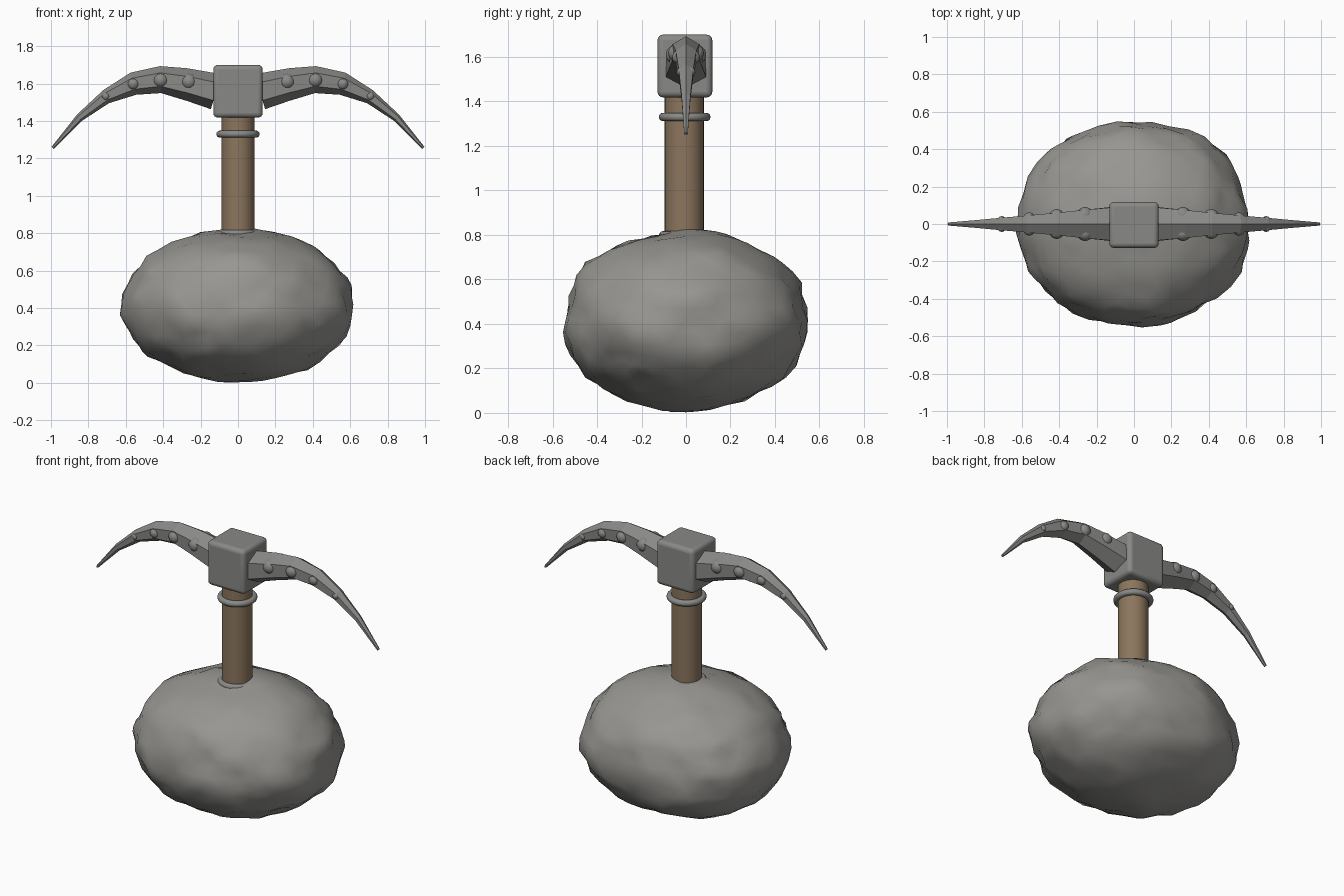
import bpy, bmesh, math
from mathutils import Vector, noise

old = bpy.data.objects.get("Cube")
if old:
    bpy.data.objects.remove(old, do_unlink=True)


def material(name, rgb):
    m = bpy.data.materials.new(name)
    m.use_nodes = True
    m.diffuse_color = (*rgb, 1)
    m.node_tree.nodes["Principled BSDF"].inputs["Base Color"].default_value = (*rgb, 1)
    return m


STONE = material("stone grey", (0.31, 0.305, 0.285))
METAL = material("metal grey", (0.25, 0.25, 0.24))
WOOD = material("wood brown", (0.26, 0.18, 0.11))


def finish(obj, name, mat, angle=None):
    obj.name = name
    obj.data.materials.append(mat)
    if angle:
        bpy.ops.object.select_all(action='DESELECT')
        obj.select_set(True)
        bpy.context.view_layer.objects.active = obj
        bpy.ops.object.shade_smooth_by_angle(angle=math.radians(angle))
    return obj


def from_bmesh(bm, name, mat, angle=None):
    bmesh.ops.recalc_face_normals(bm, faces=bm.faces)
    mesh = bpy.data.meshes.new(name)
    bm.to_mesh(mesh)
    bm.free()
    obj = bpy.data.objects.new(name, mesh)
    bpy.context.collection.objects.link(obj)
    return finish(obj, name, mat, angle)


# Boulder: squashed ball, slightly fuller below, with shallow chipped relief
bm = bmesh.new()
bmesh.ops.create_icosphere(bm, subdivisions=4, radius=1)
for v in bm.verts:
    d = v.co.normalized()
    power = 2.0 if d.z > 0 else 2.12
    body = sum(abs(c) ** power for c in d) ** (-1 / power)
    lump = 0.035 * noise.noise(d * 2.6 + Vector((4, 1, 7)))
    chip = 0.045 * noise.noise(d * 5.5 + Vector((2, 9, 3)))
    p = d * (body + lump + chip)
    v.co = (p.x * 0.62, p.y * 0.55, p.z * 0.405 + 0.418)
from_bmesh(bm, "boulder", STONE, 40)

# Handle
bpy.ops.mesh.primitive_cylinder_add(vertices=32, radius=0.088, depth=0.9,
                                    location=(0, -0.008, 1.05))
finish(bpy.context.object, "handle", WOOD, 40)

# Rings at the top and foot of the handle
for name, z in (("upper_ring", 1.33), ("lower_ring", 0.798)):
    bpy.ops.mesh.primitive_torus_add(major_radius=0.097, minor_radius=0.019,
                                     major_segments=40, minor_segments=12,
                                     location=(0, -0.006, z))
    finish(bpy.context.object, name, METAL, 60)

# Head block with rounded edges
bpy.ops.mesh.primitive_cube_add(size=1, location=(0, -0.005, 1.559))
block = bpy.context.object
block.scale = (0.264, 0.246, 0.282)
bpy.ops.object.transform_apply(location=False, rotation=False, scale=True)
bevel = block.modifiers.new("rounded edges", 'BEVEL')
bevel.width = 0.025
bevel.segments = 4
finish(block, "head_block", METAL, 35)

# Blade stations: top x, top z, bottom x, bottom z, half width
STATIONS = [(0.09, 1.65, 0.145, 1.463, 0.09), (0.273, 1.682, 0.27, 1.506, 0.075),
            (0.417, 1.693, 0.412, 1.549, 0.06), (0.575, 1.658, 0.545, 1.54, 0.046),
            (0.72, 1.565, 0.69, 1.495, 0.033), (0.86, 1.435, 0.835, 1.40, 0.02),
            (0.997, 1.261, 0.986, 1.25, 0.008)]
# Rivet: x, z, side offset, radius
RIVETS = [(0.262, 1.61, 0.048, 0.043), (0.413, 1.618, 0.04, 0.04),
          (0.56, 1.598, 0.03, 0.032), (0.707, 1.532, 0.02, 0.022)]


def blade(name, side):
    bm = bmesh.new()
    rings = []
    for tx, tz, bx, bz, w in STATIONS:
        ring = []
        for k in range(6):
            a = k * math.pi / 3
            t = (1 + math.cos(a)) / 2
            ring.append(bm.verts.new((side * (bx + (tx - bx) * t),
                                      w * math.sin(a) / math.sin(math.pi / 3),
                                      bz + (tz - bz) * t)))
        rings.append(ring)
    for a, b in zip(rings, rings[1:]):
        for k in range(6):
            n = (k + 1) % 6
            bm.faces.new((a[k], a[n], b[n], b[k]))
    bm.faces.new(rings[0])
    bm.faces.new(rings[-1])
    from_bmesh(bm, name, METAL)


# Blades and their rivets, mirrored left and right, front and back
for label, side in (("left", 1), ("right", -1)):
    blade(label + "_blade", side)
    for i, (x, z, off, r) in enumerate(RIVETS):
        for face, sy in (("front", -1), ("back", 1)):
            bpy.ops.mesh.primitive_uv_sphere_add(segments=20, ring_count=12, radius=r,
                                                 location=(side * x, sy * off, z))
            finish(bpy.context.object, f"{label}_{face}_rivet_{i + 1}", METAL, 60)
